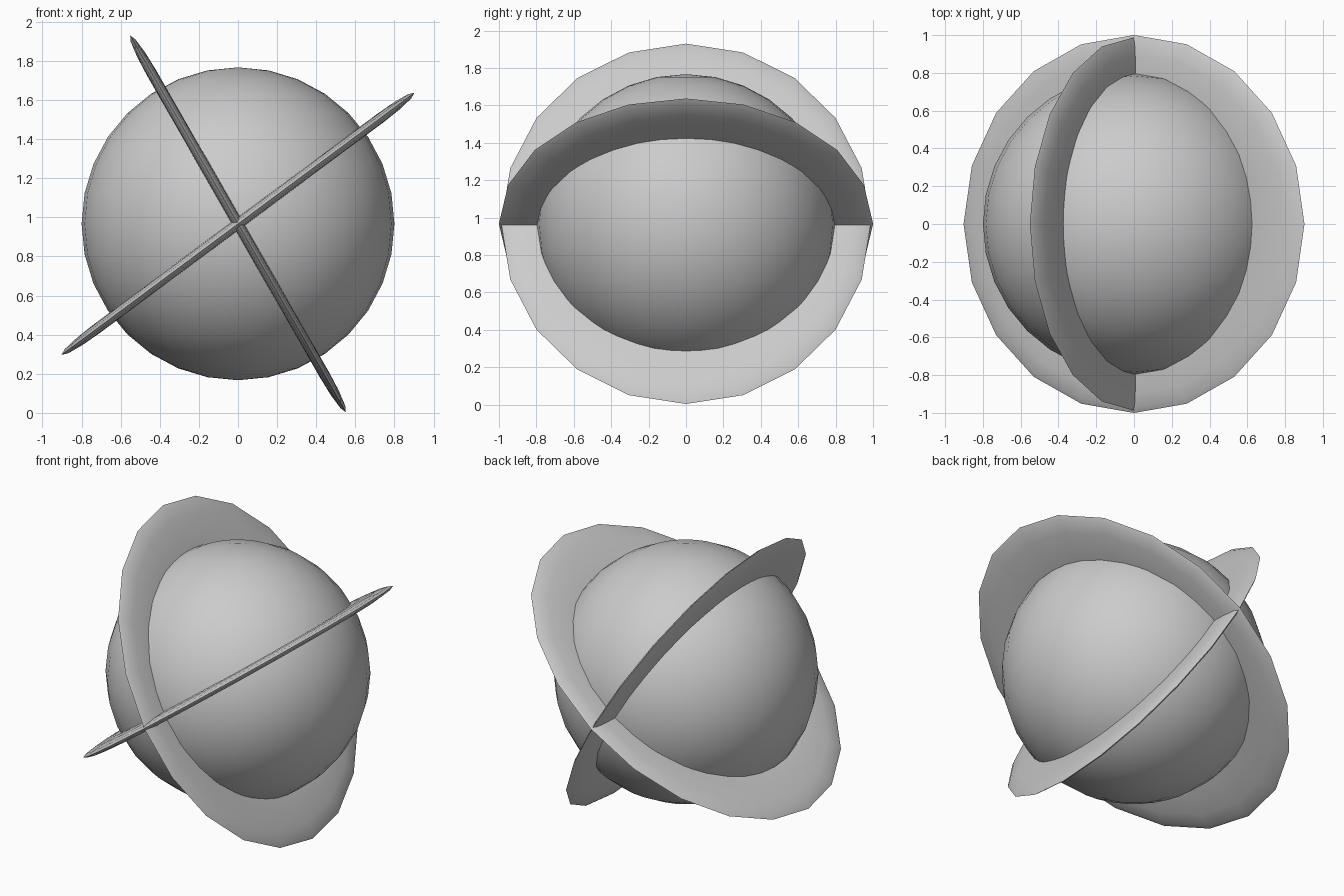
import bpy, bmesh
from math import radians, cos, sin, pi

if "Cube" in bpy.data.objects:
    bpy.data.objects.remove(bpy.data.objects["Cube"])

CENTRE = (0, 0, 0.967)


def smooth(obj, angle):
    bpy.ops.object.select_all(action='DESELECT')
    obj.select_set(True)
    bpy.context.view_layer.objects.active = obj
    bpy.ops.object.shade_smooth_by_angle(angle=radians(angle))


def ring(name, outer, tilt, half_thick=0.027, sides=20, tube=12):
    """Flattened oval torus, tilted about the y axis."""
    major, minor, squash = outer * 0.8, outer * 0.2, 0.89
    bm = bmesh.new()
    loops = []
    for i in range(sides):
        a = 2 * pi * i / sides
        loop = []
        for j in range(tube):
            b = 2 * pi * j / tube
            r = major + minor * cos(b)
            loop.append(bm.verts.new((r * cos(a), r * sin(a) * squash,
                                      half_thick * sin(b))))
        loops.append(loop)
    for i in range(sides):
        p, q = loops[i], loops[(i + 1) % sides]
        for j in range(tube):
            k = (j + 1) % tube
            bm.faces.new((p[j], q[j], q[k], p[k]))
    mesh = bpy.data.meshes.new(name)
    bm.to_mesh(mesh)
    bm.free()
    obj = bpy.data.objects.new(name, mesh)
    bpy.context.collection.objects.link(obj)
    obj.location = CENTRE
    obj.rotation_euler = (0, radians(tilt), 0)
    smooth(obj, 60)
    return obj


# Central ball
bpy.ops.mesh.primitive_uv_sphere_add(segments=32, ring_count=16, radius=0.8,
                                     location=CENTRE)
ball = bpy.context.object
ball.name = "ball"
smooth(ball, 30)

# Two crossing flat rings
ring("steep_ring", 1.11, 60.2)
ring("shallow_ring", 1.124, -36.6)
